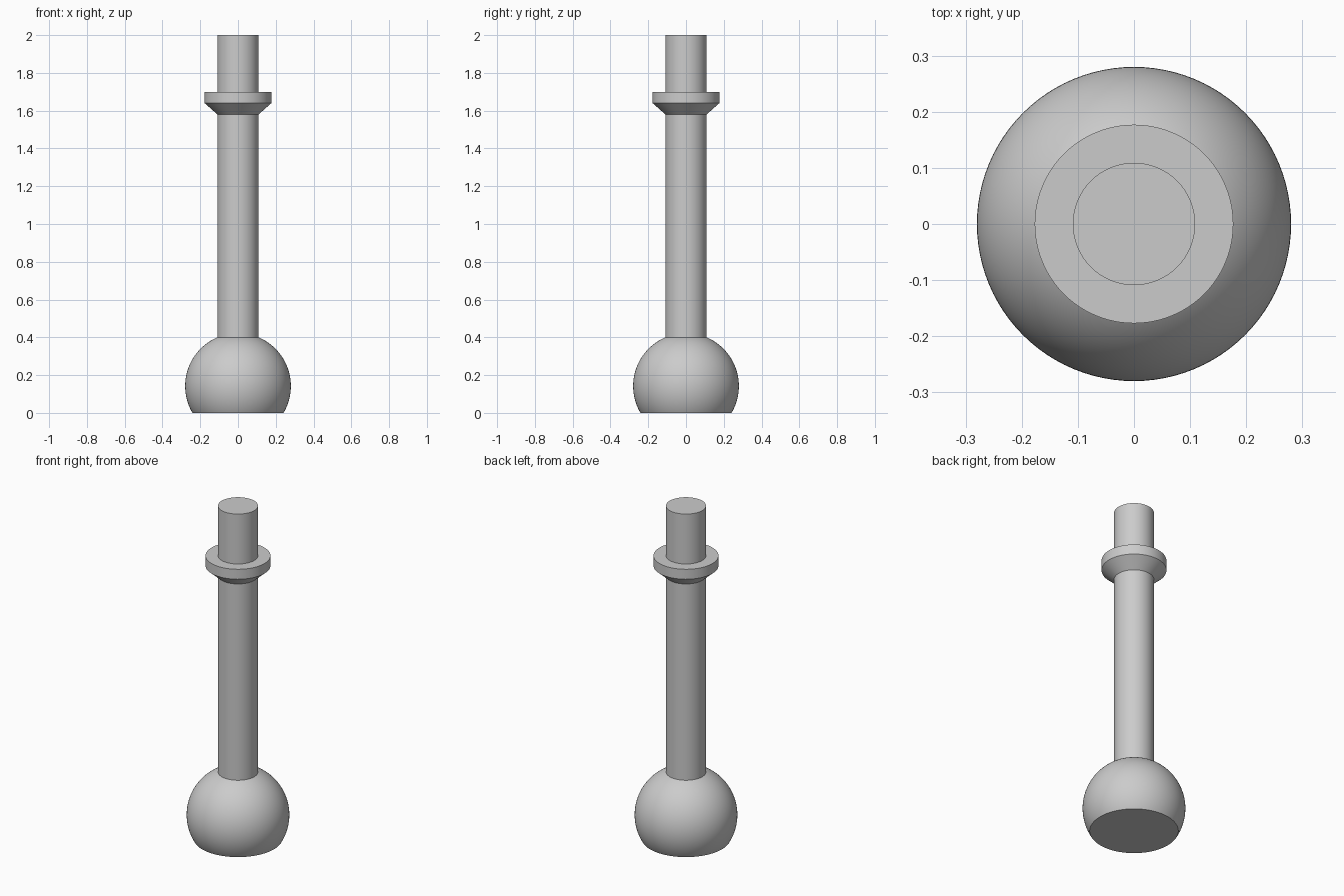
import bpy
import bmesh
from math import asin, cos, pi, sin, sqrt

SEGMENTS = 96
SHAFT_R = 0.109
BALL_R = 0.28
BALL_Z = 0.142
COLLAR_R = 0.177

cube = bpy.data.objects.get("Cube")
if cube:
    bpy.data.objects.remove(cube, do_unlink=True)

grey = bpy.data.materials.new("plain grey")
grey.use_nodes = True
colour = (0.6, 0.6, 0.6, 1)
grey.diffuse_color = colour
grey.node_tree.nodes["Principled BSDF"].inputs["Base Color"].default_value = colour


def turn(name, profile, cap_bottom=False, cap_top=False):
    """Revolve a (radius, height) profile, listed upwards, around z."""
    bm = bmesh.new()
    rings = []
    for r, z in profile:
        angles = [2 * pi * i / SEGMENTS for i in range(SEGMENTS)]
        rings.append([bm.verts.new((r * cos(a), r * sin(a), z)) for a in angles])
    for low, high in zip(rings, rings[1:]):
        for i in range(SEGMENTS):
            j = (i + 1) % SEGMENTS
            bm.faces.new((low[i], low[j], high[j], high[i]))
    if cap_bottom:
        bm.faces.new(rings[0][::-1])
    if cap_top:
        bm.faces.new(rings[-1])
    mesh = bpy.data.meshes.new(name)
    bm.to_mesh(mesh)
    bm.free()
    mesh.materials.append(grey)
    obj = bpy.data.objects.new(name, mesh)
    bpy.context.collection.objects.link(obj)
    bpy.ops.object.select_all(action="DESELECT")
    obj.select_set(True)
    bpy.context.view_layer.objects.active = obj
    bpy.ops.object.shade_smooth_by_angle(angle=pi / 6)
    return obj


# Ball foot: sphere cut flat at the floor and opened where the shaft enters
start = -asin(BALL_Z / BALL_R)
end = pi / 2 - asin(SHAFT_R / BALL_R)
steps = 36
arc = [start + (end - start) * i / steps for i in range(steps + 1)]
turn("ball_foot",
     [(BALL_R * cos(a), BALL_Z + BALL_R * sin(a)) for a in arc],
     cap_bottom=True)

# Shaft: from the top of the ball to the flat tip
shaft_base = BALL_Z + sqrt(BALL_R ** 2 - SHAFT_R ** 2)
turn("shaft", [(SHAFT_R, shaft_base), (SHAFT_R, 2)], cap_top=True)

# Collar: flared underside, straight rim, flat top
turn("collar", [(SHAFT_R, 1.58), (COLLAR_R, 1.64),
                (COLLAR_R, 1.7), (SHAFT_R, 1.7)])
